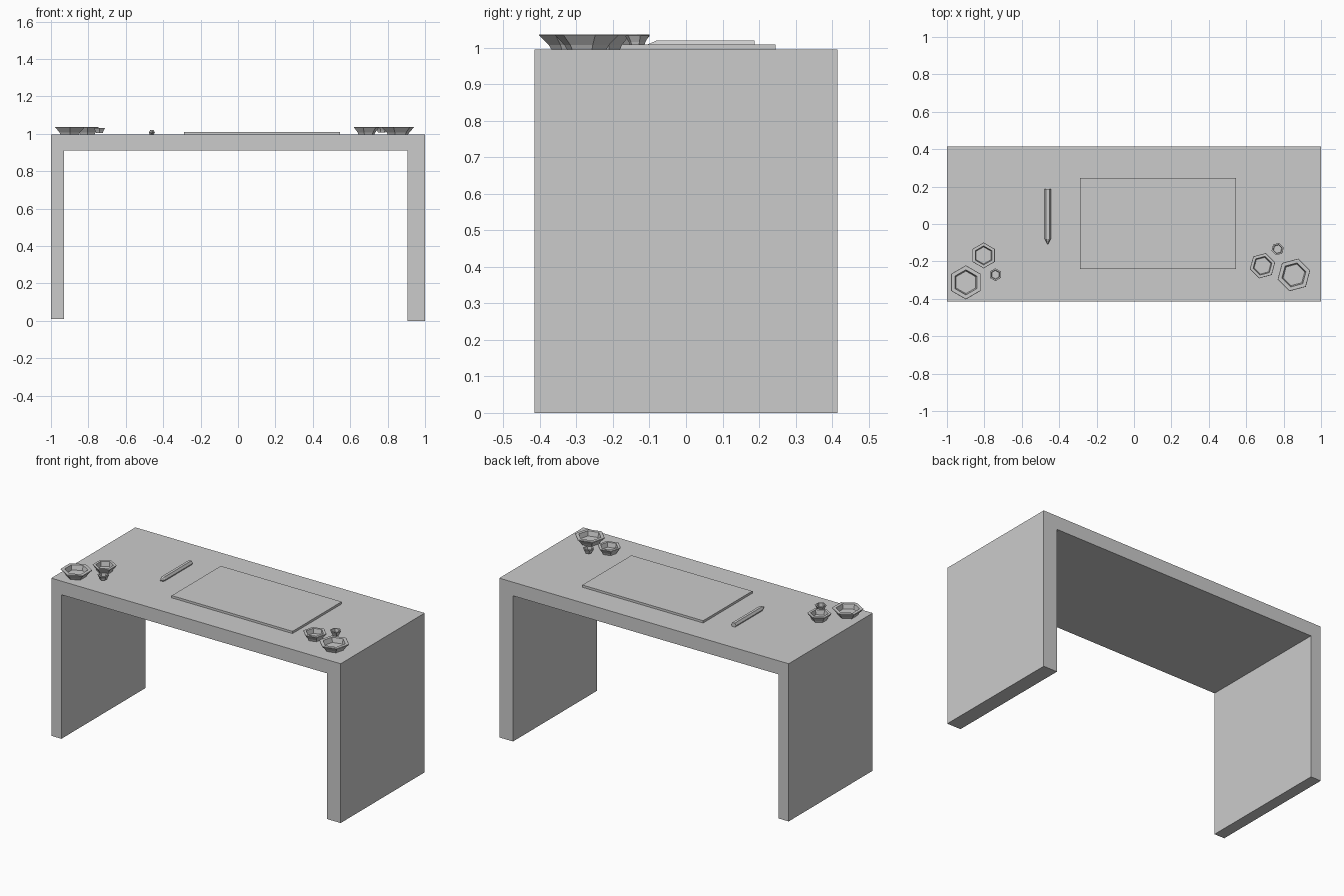
import bpy, bmesh, math

if "Cube" in bpy.data.objects:
    bpy.data.objects.remove(bpy.data.objects["Cube"])

TOP = 0.995  # height of the desk surface


def finish(bm, name):
    bmesh.ops.recalc_face_normals(bm, faces=bm.faces)
    mesh = bpy.data.meshes.new(name)
    bm.to_mesh(mesh)
    bm.free()
    obj = bpy.data.objects.new(name, mesh)
    bpy.context.collection.objects.link(obj)
    return obj


def loft(name, rings, close_end=True):
    """Skin a list of equal-length point rings, capping both ends."""
    bm = bmesh.new()
    loops = [[bm.verts.new(p) for p in ring] for ring in rings]
    n = len(loops[0])
    for a, b in zip(loops, loops[1:]):
        for i in range(n):
            j = (i + 1) % n
            bm.faces.new((a[i], a[j], b[j], b[i]))
    bm.faces.new(loops[0])
    bm.faces.new(loops[-1])
    return finish(bm, name)


def hexagon(r, start):
    return [(r * math.cos(math.radians(start + 60 * i)),
             r * math.sin(math.radians(start + 60 * i))) for i in range(6)]


# Desk: one continuous waterfall profile, with slightly uneven legs
profile = [(-1, 0.01), (-0.93, 0.01), (-0.93, 0.91), (0.905, 0.91),
           (0.905, 0), (1, 0), (1, TOP), (-1, TOP)]
loft("desk_body", [[(x, y, z) for x, z in profile] for y in (-0.415, 0.415)])

# Desk mat
mat_outline = [(-0.29, -0.24), (0.545, -0.24), (0.545, 0.245), (-0.29, 0.245)]
loft("desk_mat", [[(x, y, z) for x, y in mat_outline] for z in (TOP - 0.003, 1.009)])

# Pencil: hexagonal shaft tapering to a point at the front
stations = [(0.188, 0.0165), (-0.08, 0.0165), (-0.11, 0.0015)]
loft("pencil", [[(-0.461 + u, y, 1.006 + v) for u, v in hexagon(r, 0)]
                for y, r in stations])

# Hexagonal bowls: flared outside, flat rim, steep recess
bowl_profile = [(0.62, 0.0), (0.70, 0.30), (1.0, 0.95), (0.98, 1.0),
                (0.74, 1.0), (0.66, 0.30)]


def bowl(name, x, y, r, base, top, turn):
    loft(name, [[(x + u, y + v, base + h * (top - base)) for u, v in hexagon(r * k, turn)]
                for k, h in bowl_profile])


bowls = [
    ("left_large_bowl", -0.899, -0.312, 0.091, 0.995, 1.037, 30),
    ("left_medium_bowl", -0.804, -0.168, 0.069, 0.995, 1.036, 30),
    ("left_small_bowl", -0.741, -0.271, 0.034, 1.004, 1.032, 30),
    ("right_large_bowl", 0.855, -0.272, 0.090, 0.995, 1.037, 15),
    ("right_medium_bowl", 0.687, -0.223, 0.070, 0.995, 1.036, 15),
    ("right_small_bowl", 0.768, -0.134, 0.034, 1.008, 1.035, 15),
]
for spec in bowls:
    bowl(*spec)
